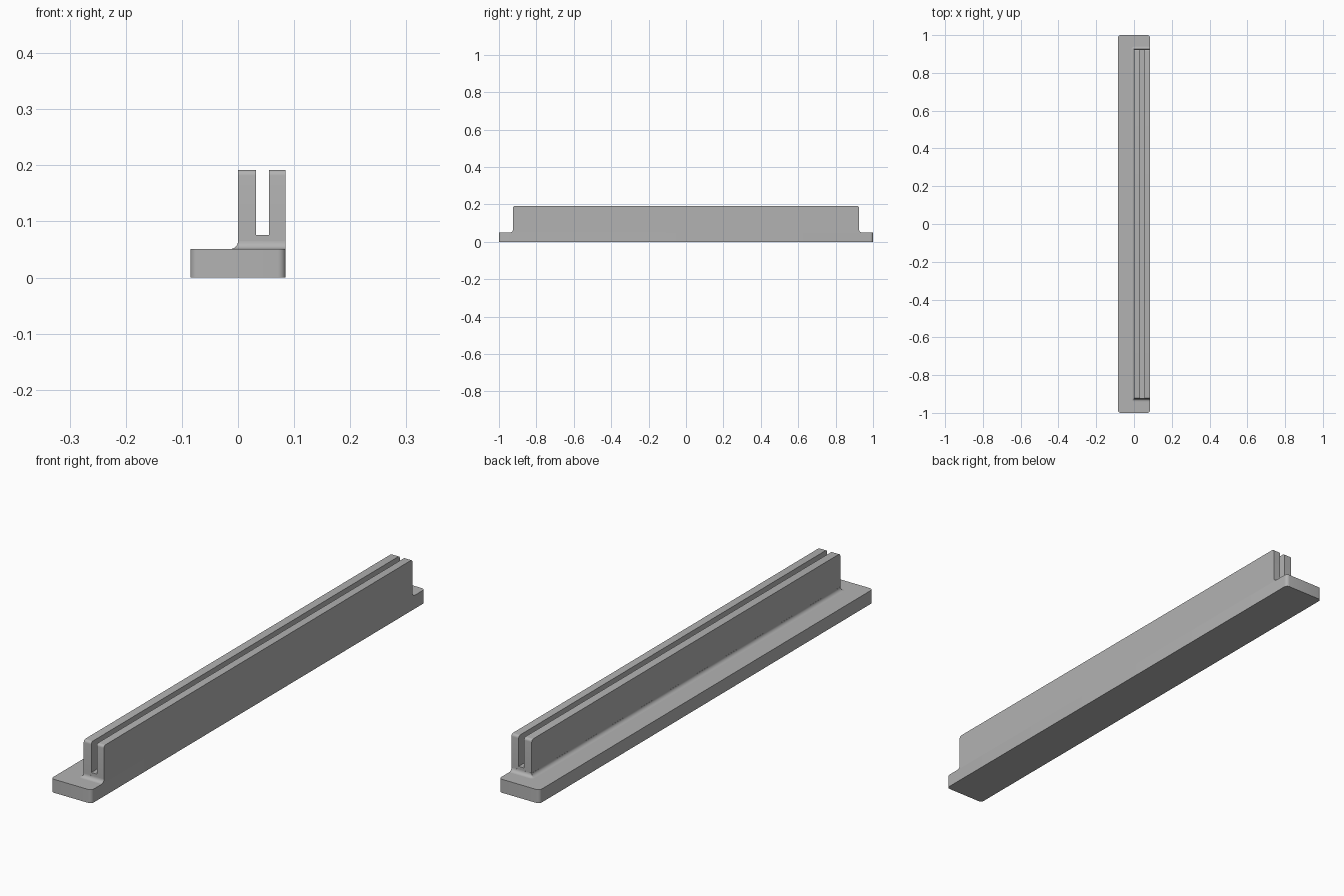
import bpy, bmesh, math

cube = bpy.data.objects.get("Cube")
if cube:
    bpy.data.objects.remove(cube, do_unlink=True)

grey = bpy.data.materials.new("light grey")
grey.use_nodes = True
colour = (0.45, 0.45, 0.45, 1)
grey.diffuse_color = colour
grey.node_tree.nodes["Principled BSDF"].inputs["Base Color"].default_value = colour

HALF_W, BASE_H = 0.085, 0.051
WALL_Y, WALL_H = 0.925, 0.192
FILLET, ROUND = 0.014, 0.01
STEPS = 6


def arc(cx, cy, r, start):
    """Quarter circle of points, counter-clockwise from the start angle."""
    angles = [math.radians(start + 90 * i / STEPS) for i in range(STEPS + 1)]
    return [(cx + r * math.cos(a), cy + r * math.sin(a)) for a in angles]


def loft(name, rings):
    """Skin a stack of equal-length rings and cap both ends."""
    bm = bmesh.new()
    loops = [[bm.verts.new(p) for p in ring] for ring in rings]
    for low, high in zip(loops, loops[1:]):
        for i in range(len(low)):
            j = (i + 1) % len(low)
            bm.faces.new((low[i], low[j], high[j], high[i]))
    bm.faces.new(loops[0][::-1])
    bm.faces.new(loops[-1])
    bmesh.ops.recalc_face_normals(bm, faces=bm.faces)
    mesh = bpy.data.meshes.new(name)
    bm.to_mesh(mesh)
    bm.free()
    mesh.materials.append(grey)
    obj = bpy.data.objects.new(name, mesh)
    bpy.context.collection.objects.link(obj)
    return obj


def smooth(obj):
    bpy.ops.object.select_all(action="DESELECT")
    obj.select_set(True)
    bpy.context.view_layer.objects.active = obj
    bpy.ops.object.shade_smooth_by_angle(angle=math.radians(30))


# Base plate with rounded corners
r = 0.014
x, y = HALF_W - r, 1 - r
outline = arc(x, y, r, 0) + arc(-x, y, r, 90) + arc(-x, -y, r, 180) + arc(x, -y, r, 270)
base = loft("base_plate", [[(px, py, z) for px, py in outline] for z in (0, BASE_H)])
smooth(base)

# Concave foot flaring into the base on the open side and at both ends
rings = []
for i in range(STEPS + 1):
    a = math.radians(90 * i / STEPS)
    flare = max(FILLET * (1 - math.sin(a)), 0.0002)
    z = BASE_H + FILLET * (1 - math.cos(a))
    pts = [(HALF_W, WALL_Y + flare)] + arc(0, WALL_Y, flare, 90)
    pts += arc(0, -WALL_Y, flare, 180) + [(HALF_W, -WALL_Y - flare)]
    rings.append([(px, py, z) for px, py in pts])
foot_top = BASE_H + FILLET
foot = loft("wall_foot", rings)
smooth(foot)

# Slot floor joining the two walls
floor_z = 0.076
floor = [(-WALL_Y, foot_top), (WALL_Y, foot_top), (WALL_Y, floor_z), (-WALL_Y, floor_z)]
loft("slot_floor", [[(px, py, pz) for py, pz in floor] for px in (0.032, 0.055)])

# Twin walls with rounded upper end corners
y, z = WALL_Y - ROUND, WALL_H - ROUND
side = [(-WALL_Y, foot_top), (WALL_Y, foot_top)] + arc(y, z, ROUND, 0) + arc(-y, z, ROUND, 90)
for name, x0, x1 in (("inner_wall", 0, 0.032), ("outer_wall", 0.055, HALF_W)):
    wall = loft(name, [[(px, py, pz) for py, pz in side] for px in (x0, x1)])
    smooth(wall)
